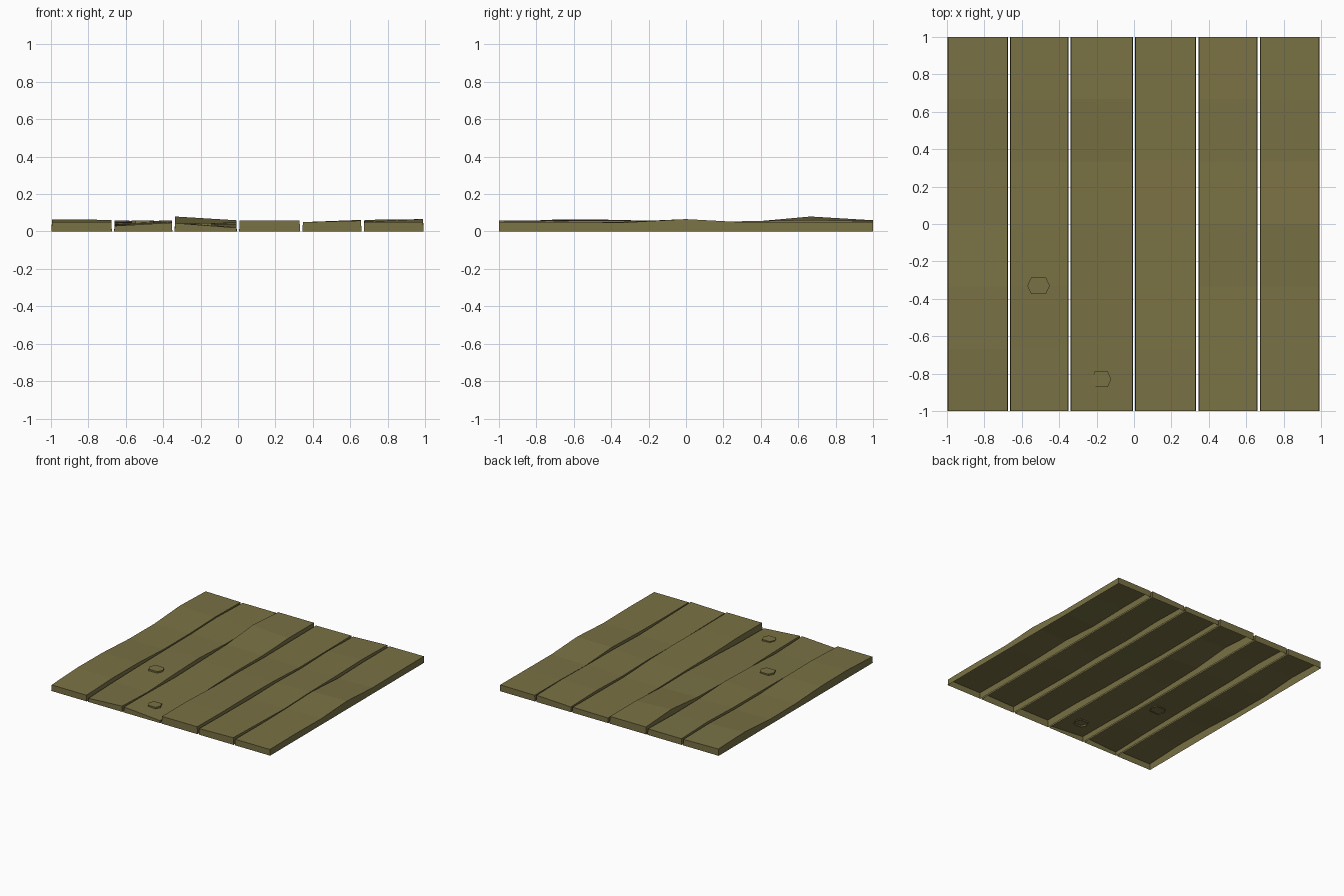
import bpy, bmesh

if "Cube" in bpy.data.objects:
    bpy.data.objects.remove(bpy.data.objects["Cube"])

mat = bpy.data.materials.new("weathered_wood")
mat.diffuse_color = (0.19, 0.165, 0.058, 1)
mat.use_nodes = True
mat.node_tree.nodes["Principled BSDF"].inputs["Base Color"].default_value = mat.diffuse_color


def finish(bm, name):
    bmesh.ops.recalc_face_normals(bm, faces=bm.faces)
    me = bpy.data.meshes.new(name)
    bm.to_mesh(me)
    bm.free()
    me.materials.append(mat)
    ob = bpy.data.objects.new(name, me)
    bpy.context.collection.objects.link(ob)
    return ob


def plank(name, x0, x1, left, right):
    """Warped board, open underneath; edge heights given in thousandths."""
    bm = bmesh.new()
    n = len(left)
    rows = []
    for i, (l, r) in enumerate(zip(left, right)):
        y = -1 + 2 * i / (n - 1)
        rows.append([bm.verts.new(p) for p in (
            (x0, y, 0), (x0 + .003, y, l / 1000),
            (x1 - .003, y, r / 1000), (x1, y, 0))])
    for a, b in zip(rows, rows[1:]):
        for j in range(3):
            bm.faces.new((a[j], a[j + 1], b[j + 1], b[j]))
    bm.faces.new(rows[0])
    bm.faces.new(rows[-1][::-1])
    # keep the normals pointing outwards on the open shell
    ob = finish(bm, name)
    if ob.data.polygons[1].normal.z < 0:
        ob.data.flip_normals()


def knot(name, x, y, low, high, w, d):
    """Raised six-sided knot, open underneath."""
    bm = bmesh.new()
    outline = [(-1, 0), (-.65, -1), (.65, -1), (1, 0), (.65, 1), (-.65, 1)]
    bot = [bm.verts.new((x + u * w, y + v * d, low)) for u, v in outline]
    top = [bm.verts.new((x + u * w, y + v * d, high)) for u, v in outline]
    bm.faces.new(top)
    for i in range(6):
        k = (i + 1) % 6
        bm.faces.new((bot[i], bot[k], top[k], top[i]))
    ob = finish(bm, name)
    if ob.data.polygons[0].normal.z < 0:
        ob.data.flip_normals()


# six floor boards, left to right
boards = [
    (-.997, -.674, (50, 65, 62, 45, 43, 65, 55), (50, 62, 60, 45, 45, 55, 50)),
    (-.662, -.351, (30, 40, 45, 48, 50, 60, 50), (47, 35, 50, 60, 45, 42, 50)),
    (-.339, -.006, (45, 42, 35, 42, 50, 80, 60), (20, 25, 38, 48, 45, 60, 60)),
    (.006, .332, (60, 60, 48, 45, 38, 40, 42), (60, 57, 60, 55, 40, 42, 45)),
    (.344, .660, (50, 45, 42, 47, 40, 50, 42), (58, 50, 42, 52, 55, 62, 55)),
    (.672, .992, (50, 48, 52, 62, 42, 50, 50), (50, 52, 48, 66, 48, 50, 52)),
]
for i, b in enumerate(boards):
    plank(f"floor_board_{i + 1}", *b)

# two knots
knot("knot_1", -.51, -.33, .040, .060, .06, .045)
knot("knot_2", -.175, -.83, .024, .045, .053, .042)
